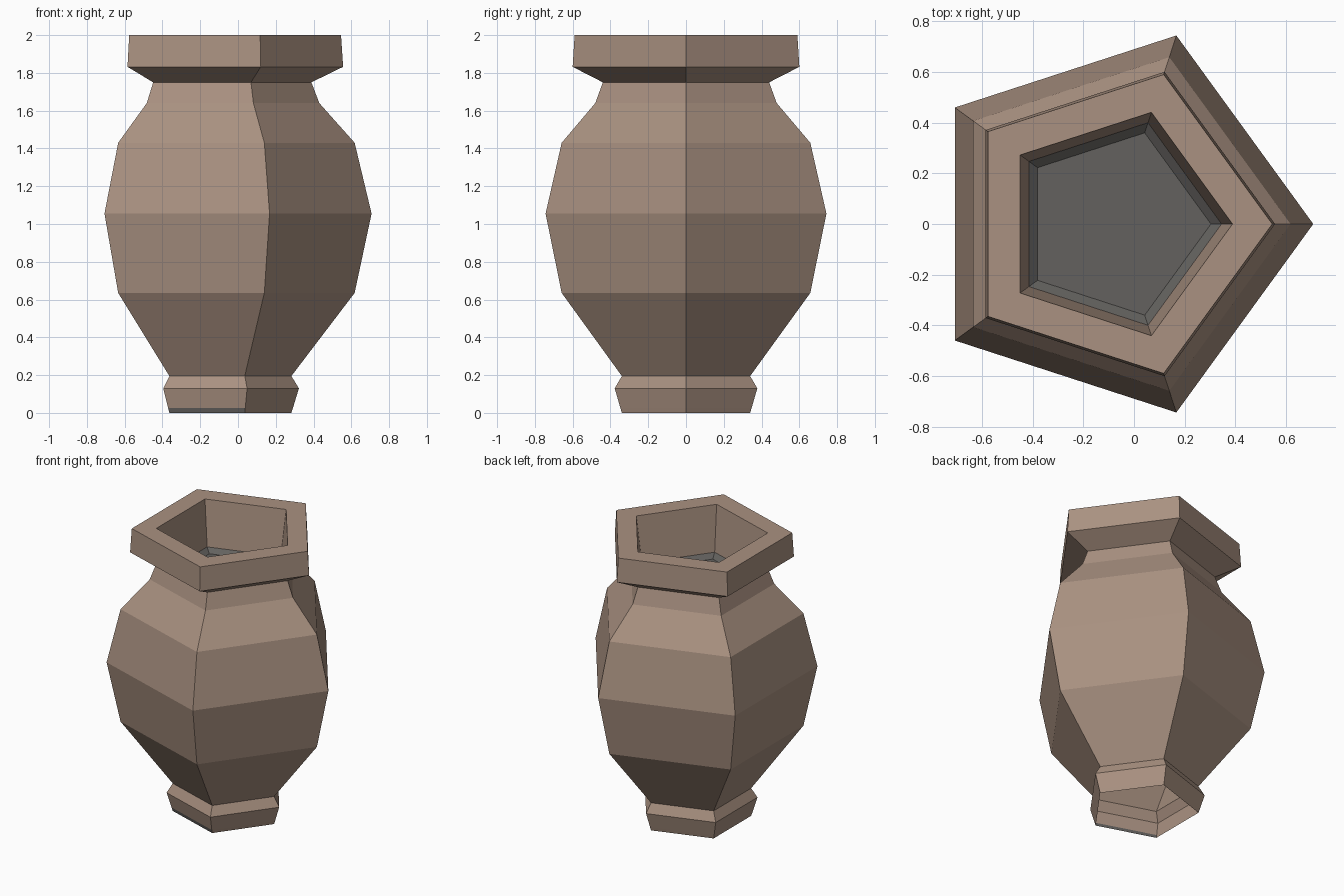
import bpy
import bmesh
from math import cos, sin, tau

cube = bpy.data.objects.get("Cube")
if cube:
    bpy.data.objects.remove(cube, do_unlink=True)

SIDES = 5
CENTRE_X = -0.0745


def make_material(name, rgb):
    mat = bpy.data.materials.new(name)
    mat.use_nodes = True
    mat.diffuse_color = (*rgb, 1)
    bsdf = mat.node_tree.nodes["Principled BSDF"]
    bsdf.inputs["Base Color"].default_value = (*rgb, 1)
    bsdf.inputs["Roughness"].default_value = 0.9
    return mat


clay = make_material("clay brown", (0.40, 0.285, 0.22))
grey = make_material("dark grey", (0.125, 0.12, 0.113))


def lathe(name, profile, materials, cap_end=False, paint=None):
    """Five-sided turned shape from (radius, height) pairs."""
    bm = bmesh.new()
    rings = [[bm.verts.new((CENTRE_X + r * cos(tau * i / SIDES),
                            r * sin(tau * i / SIDES), z))
              for i in range(SIDES)] for r, z in profile]
    for level, (low, high) in enumerate(zip(rings, rings[1:])):
        for i in range(SIDES):
            j = (i + 1) % SIDES
            face = bm.faces.new((low[i], low[j], high[j], high[i]))
            if paint and paint(level, i):
                face.material_index = 1
    if cap_end:
        bm.faces.new(rings[-1])
    mesh = bpy.data.meshes.new(name)
    bm.to_mesh(mesh)
    bm.free()
    for mat in materials:
        mesh.materials.append(mat)
    obj = bpy.data.objects.new(name, mesh)
    bpy.context.collection.objects.link(obj)
    return obj


# Flared foot, open underneath, with a grey strip on the front-left wall
lathe("foot", [(0.357, 0), (0.365, 0.025), (0.397, 0.13), (0.357, 0.195)],
      [clay, grey], paint=lambda level, side: level == 0 and side == 3)

# Rounded belly and neck
lathe("body", [(0.357, 0.195), (0.692, 0.635), (0.7816, 1.055),
               (0.692, 1.43), (0.505, 1.64), (0.463, 1.75)], [clay])

# Heavy rim, turning over into the inner wall of the mouth
lathe("rim", [(0.463, 1.75), (0.631, 1.832), (0.62, 2.0),
              (0.463, 2.0), (0.42, 1.68)], [clay])

# Shallow dark dish closing the mouth
lathe("mouth_floor", [(0.42, 1.68), (0.378, 1.65)], [grey], cap_end=True)
